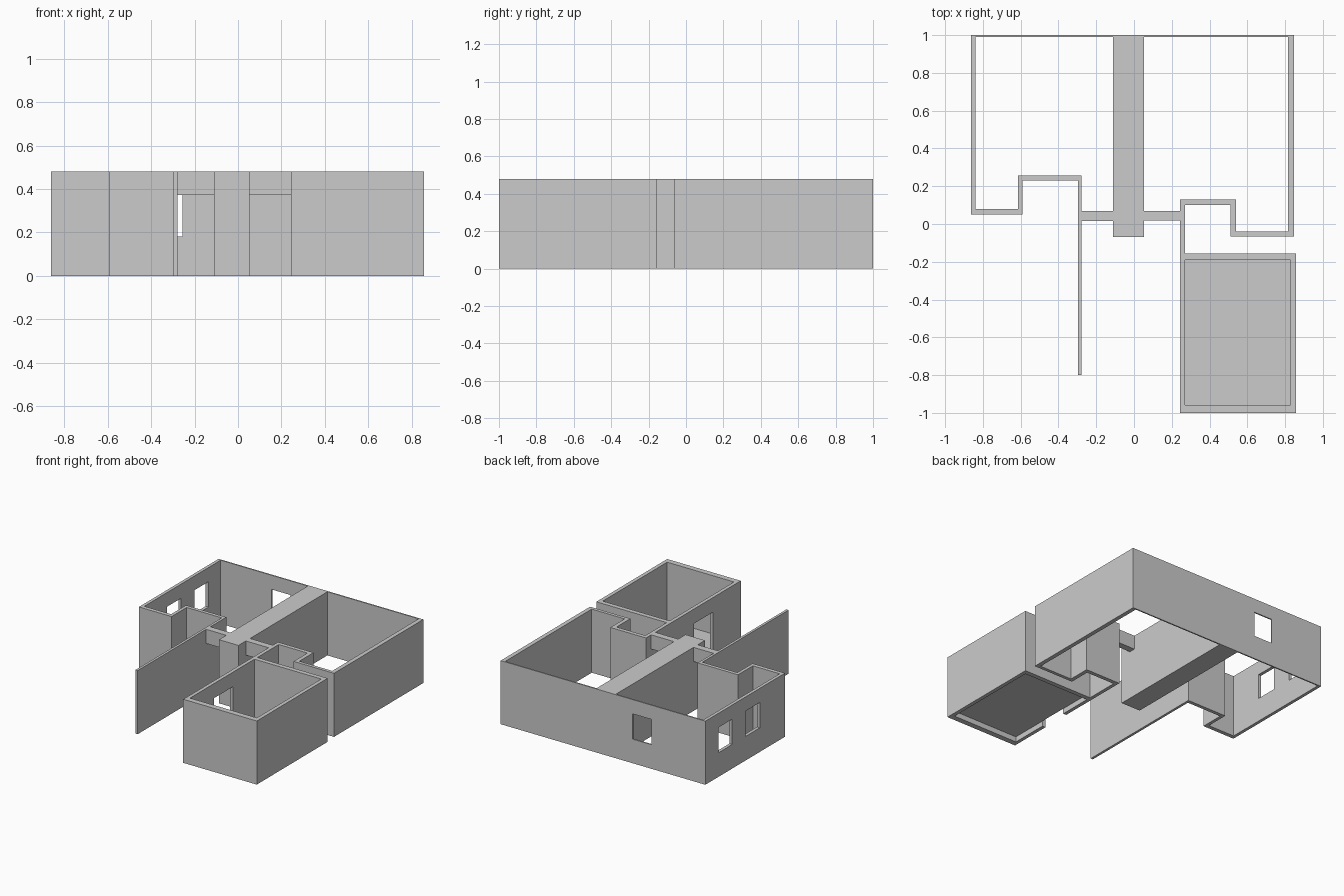
import bpy, bmesh

if "Cube" in bpy.data.objects:
    bpy.data.objects.remove(bpy.data.objects["Cube"])

HEIGHT = 0.48
WIN_LOW, WIN_TOP = 0.182, 0.373


def prism(name, outline, z0=0.0, z1=HEIGHT):
    """Extrude a plan outline from z0 to z1."""
    bm = bmesh.new()
    face = bm.faces.new([bm.verts.new((x, y, z0)) for x, y in outline])
    if z1 > z0:
        ext = bmesh.ops.extrude_face_region(bm, geom=[face])
        top = [v for v in ext["geom"] if isinstance(v, bmesh.types.BMVert)]
        bmesh.ops.translate(bm, verts=top, vec=(0, 0, z1 - z0))
        bmesh.ops.recalc_face_normals(bm, faces=bm.faces[:])
    mesh = bpy.data.meshes.new(name)
    bm.to_mesh(mesh)
    bm.free()
    obj = bpy.data.objects.new(name, mesh)
    bpy.context.collection.objects.link(obj)
    return obj


def box(name, x0, x1, y0, y1, z0=0.0, z1=HEIGHT):
    return prism(name, [(x0, y0), (x1, y0), (x1, y1), (x0, y1)], z0, z1)


def cut(target, name, *bounds):
    """Cut a box-shaped opening out of target."""
    cutter = box(name, *bounds)
    cutter.hide_render = True
    cutter.display_type = 'WIRE'
    cutter.hide_set(True)
    mod = target.modifiers.new(name, 'BOOLEAN')
    mod.operation = 'DIFFERENCE'
    mod.solver = 'EXACT'
    mod.object = cutter


# Continuous house wall: inner side first, then back along the other side
walls = prism("house_walls", [
    (-0.297, -0.80), (-0.278, -0.80), (-0.278, 0.257), (-0.614, 0.257),
    (-0.614, 0.08), (-0.838, 0.08), (-0.838, 0.99), (0.815, 0.99),
    (0.815, -0.04), (0.54, -0.04), (0.54, 0.13), (0.243, 0.13),
    (0.243, -0.155), (0.27, -0.155), (0.27, 0.10), (0.51, 0.10),
    (0.51, -0.065), (0.847, -0.065), (0.847, 1.0), (-0.862, 1.0),
    (-0.862, 0.05), (-0.59, 0.05), (-0.59, 0.23), (-0.297, 0.23)])

# Windows: one in the back wall, two in the left wall
cut(walls, "back_window_cutter", -0.413, -0.255, 0.95, 1.05, WIN_LOW, WIN_TOP)
for i, (y0, y1) in enumerate([(0.68, 0.845), (0.35, 0.52)]):
    cut(walls, f"left_window_cutter_{i}", -0.9, -0.8, y0, y1, WIN_LOW, WIN_TOP)

# Thick party wall between the two halves
box("party_wall", -0.11, 0.053, -0.07, 0.99)

# Lintels over both entrances
box("left_lintel", -0.278, -0.11, 0.017, 0.068, 0.373, HEIGHT)
box("right_lintel", 0.053, 0.243, 0.018, 0.068, 0.373, HEIGHT)

# Front room: hollow shell with a side doorway and a raised floor
room = box("front_room_walls", 0.243, 0.857, -1.0, -0.155)
cut(room, "room_void_cutter", 0.27, 0.828, -0.958, -0.19, -0.1, 0.6)
cut(room, "room_door_cutter", 0.2, 0.3, -0.67, -0.445, -0.1, 0.37)
box("front_room_floor", 0.27, 0.828, -0.958, -0.19, 0.04, 0.04)
